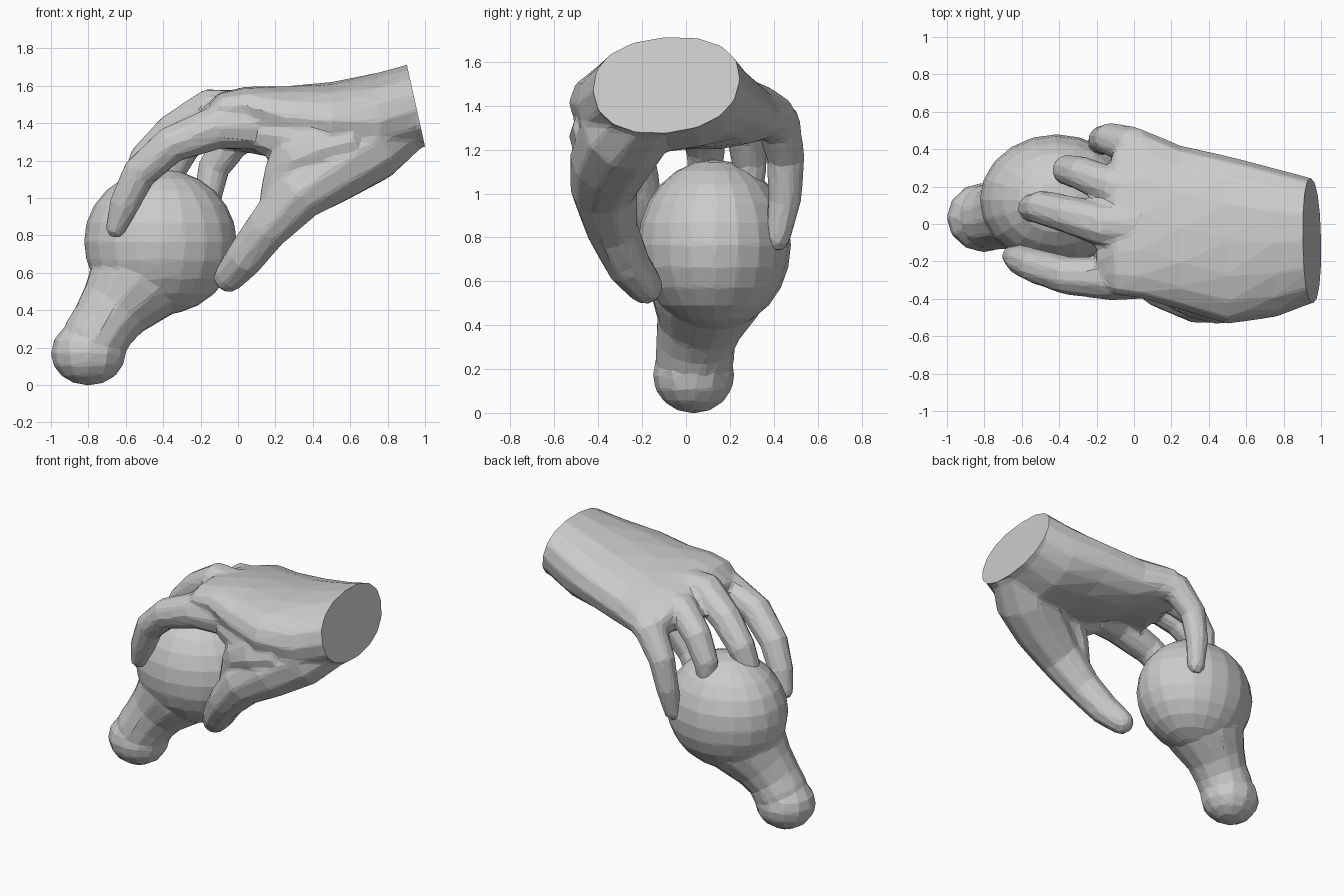
import bpy, bmesh, math
from mathutils import Vector, Matrix

if "Cube" in bpy.data.objects:
    bpy.data.objects.remove(bpy.data.objects["Cube"])

def skin_rings(bm, rings):
    """Bridge equal-sided rings of points and cap both ends."""
    vs = [[bm.verts.new(p) for p in r] for r in rings]
    n = len(vs[0])
    for a, b in zip(vs, vs[1:]):
        for i in range(n):
            bm.faces.new((a[i], a[(i + 1) % n], b[(i + 1) % n], b[i]))
    bm.faces.new(vs[0])
    bm.faces.new(vs[-1])

def tube(bm, path, sides=10):
    """Tapered round limb; path entries are x, y, z, radius."""
    pts = [Vector(p[:3]) for p in path]
    rad = [p[3] for p in path]
    end = (pts[-1] - pts[-2]).normalized()
    for along, scale in ((0.55, 0.8), (0.85, 0.4)):   # rounded tip
        pts.append(Vector(path[-1][:3]) + end * path[-1][3] * along)
        rad.append(path[-1][3] * scale)
    rings = []
    for i, p in enumerate(pts):
        t = (pts[min(i + 1, len(pts) - 1)] - pts[max(i - 1, 0)]).normalized()
        u = Vector((0, 1, 0))
        u = (u - t * u.dot(t)).normalized()
        v = t.cross(u)
        rings.append([p + rad[i] * (math.cos(a) * u + math.sin(a) * v)
                      for a in (k * math.tau / sides for k in range(sides))])
    skin_rings(bm, rings)

def ball(bm, centre, radii, u, v):
    mat = Matrix.Translation(centre) @ Matrix.Diagonal((*radii, 1))
    bmesh.ops.create_uvsphere(bm, u_segments=u, v_segments=v, radius=1, matrix=mat)

def make_object(name, bm):
    bmesh.ops.recalc_face_normals(bm, faces=bm.faces)
    for f in bm.faces:
        f.smooth = False
    me = bpy.data.meshes.new(name)
    bm.to_mesh(me)
    bm.free()
    ob = bpy.data.objects.new(name, me)
    bpy.context.collection.objects.link(ob)
    return ob

def fuse(bm, soften, ratio):
    """Merge overlapping pieces into one faceted skin."""
    raw = make_object("base", bm)
    m = raw.modifiers.new("fuse", 'REMESH')
    m.mode = 'VOXEL'
    m.voxel_size = .014
    m = raw.modifiers.new("soften", 'SMOOTH')
    m.factor, m.iterations = .5, soften
    m = raw.modifiers.new("facet", 'DECIMATE')
    m.ratio = ratio
    dg = bpy.context.evaluated_depsgraph_get()
    out = bmesh.new()
    out.from_mesh(bpy.data.meshes.new_from_object(raw.evaluated_get(dg)))
    bpy.data.objects.remove(raw)
    return out

# Ball, neck and knob
bm = bmesh.new()
ball(bm, (-.415, .13, .765), (.41, .35, .39), 20, 12)
ball(bm, (-.80, .035, .172), (.203, .188, .175), 12, 8)
tube(bm, [(-.82, .035, .15, .14), (-.77, .04, .24, .18), (-.72, .045, .32, .18),
          (-.66, .065, .41, .2), (-.56, .09, .53, .26), (-.5, .11, .63, .29)], 14)
make_object("knobbed_ball", fuse(bm, 5, .03))

# Palm and wrist: x, centre y, centre z, half width, half height, sideways roll
palm = [(1.12, -.09, 1.53, .32, .23, .08), (.95, -.09, 1.495, .335, .23, .08),
        (.75, -.10, 1.43, .40, .24, .06), (.5, -.085, 1.41, .45, .21, 0),
        (.25, -.02, 1.40, .44, .195, -.08), (.04, .055, 1.42, .455, .155, -.16),
        (-.1, .02, 1.42, .40, .125, -.16), (-.2, -.11, 1.40, .23, .085, .1)]
bm = bmesh.new()
rings = []
for x, cy, cz, ry, rz, roll in palm:
    ring = []
    for k in range(16):
        a = k * math.tau / 16
        c, s = math.cos(a), math.sin(a)
        dy = ry * math.copysign(abs(c) ** .9, c)
        dz = rz * math.copysign(abs(s) ** .9, s)
        ring.append((x, cy + dy, cz + dz + roll * dy))
    rings.append(ring)
skin_rings(bm, rings)

# Thumb, two webs between thumb and palm, then four fingers
limbs = [
    [(1.05, -.1, 1.5, .12), (.88, -.17, 1.41, .18), (.7, -.28, 1.28, .21),
     (.5, -.345, 1.15, .19), (.32, -.375, 1.02, .155),
     (.15, -.335, .83, .12), (.03, -.26, .67, .105), (-.05, -.185, .575, .085)],
    [(.6, -.32, 1.3, .2), (.42, -.355, 1.25, .18), (.3, -.35, 1.2, .15),
     (.25, -.345, 1.12, .12), (.2, -.345, 1.0, .09)],
    [(.45, -.33, 1.36, .17), (.3, -.32, 1.32, .15), (.16, -.29, 1.34, .12)],
    [(.1, -.265, 1.39, .135), (-.12, -.29, 1.375, .12), (-.36, -.275, 1.285, .103),
     (-.53, -.225, 1.13, .094), (-.61, -.19, .96, .082), (-.655, -.17, .835, .055)],
    [(.05, -.02, 1.46, .12), (-.15, -.01, 1.47, .12), (-.35, .05, 1.35, .103),
     (-.50, .09, 1.2, .092), (-.55, .085, 1.08, .077)],
    [(.1, .18, 1.42, .11), (-.12, .2, 1.41, .105), (-.28, .27, 1.29, .093),
     (-.36, .29, 1.14, .082), (-.37, .29, 1.02, .066)],
    [(.12, .34, 1.36, .11), (-.02, .42, 1.32, .105), (-.13, .455, 1.16, .088),
     (-.17, .45, .97, .077), (-.19, .415, .79, .06)]]
for path in limbs:
    tube(bm, path)
bm = fuse(bm, 8, .035)

# Slanted flat cut at the wrist
cut = bmesh.ops.bisect_plane(bm, geom=bm.verts[:] + bm.edges[:] + bm.faces[:],
                             plane_co=(.95, 0, 1.5), plane_no=(.976, 0, .217),
                             clear_outer=True)
edges = [e for e in cut["geom_cut"] if isinstance(e, bmesh.types.BMEdge)]
bmesh.ops.contextual_create(bm, geom=edges)
make_object("grasping_hand", bm)
